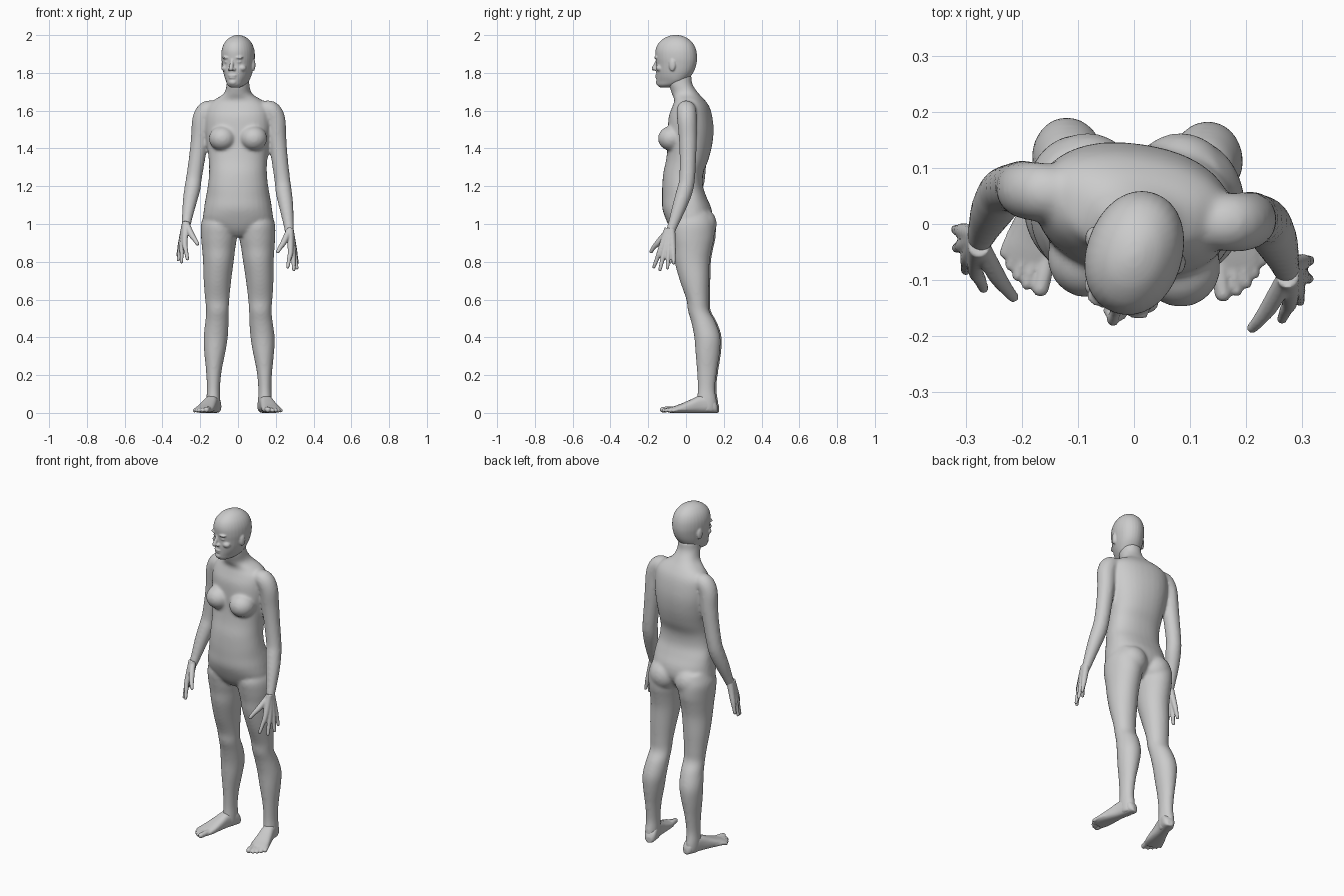
import bpy, bmesh
from math import cos, sin, pi, radians
from mathutils import Matrix, Vector


def spline(rows, k=4):
    """Catmull-Rom interpolation of rows of numbers."""
    out, last = [], len(rows) - 1
    for i in range(last):
        quad = zip(rows[max(i - 1, 0)], rows[i], rows[i + 1], rows[min(i + 2, last)])
        quad = list(quad)
        for j in range(k):
            t = j / k
            out.append([0.5 * (2 * b + (c - a) * t + (2 * a - 5 * b + 4 * c - d) * t * t
                               + (3 * b - a - 3 * c + d) * t ** 3) for a, b, c, d in quad])
    return out + [list(rows[-1])]


def skin(bm, rings):
    """Closed surface through rings of points."""
    loops = [[bm.verts.new(p) for p in r] for r in rings]
    n = len(loops[0])
    for a, b in zip(loops, loops[1:]):
        for i in range(n):
            bm.faces.new((a[i], a[(i + 1) % n], b[(i + 1) % n], b[i]))
    bm.faces.new(loops[0][::-1])
    bm.faces.new(loops[-1])


def oval(n=32, e=2.0):
    pts = []
    for i in range(n):
        c, s = cos(2 * pi * i / n), sin(2 * pi * i / n)
        pts.append((abs(c) ** (2 / e) * (1 if c > 0 else -1),
                    abs(s) ** (2 / e) * (1 if s > 0 else -1)))
    return pts


def stack(bm, rows, e=2.0, place=lambda v: v):
    """Level rings: z, x, y, half width, front depth, back depth, twist."""
    rings = []
    for z, cx, cy, rx, f, b, tw in spline(rows):
        rot = Matrix.Rotation(radians(tw), 3, 'Z')
        rings.append([place(Vector((cx, cy, z)) + rot @ Vector((u * rx, v * (b if v > 0 else f), 0)))
                      for u, v in oval(32, e)])
    skin(bm, rings)


def ball(bm, pos, size):
    m = Matrix.Translation(pos) @ Matrix.Diagonal((*size, 1))
    bmesh.ops.create_uvsphere(bm, u_segments=20, v_segments=12, radius=1, matrix=m)


def tube(bm, rows, place=lambda v: v):
    """Round limb along points x, y, z, radius, with a rounded end."""
    pts = [(place(Vector(r[:3])), r[3]) for r in spline(rows)]
    rings = []
    for i, (p, r) in enumerate(pts):
        t = pts[min(i + 1, len(pts) - 1)][0] - pts[max(i - 1, 0)][0]
        q = Vector((0, 0, -1)).rotation_difference(t.normalized())
        rings.append([p + q @ Vector((u * r, v * r, 0)) for u, v in oval(20)])
    skin(bm, rings)
    ball(bm, pts[-1][0], [pts[-1][1]] * 3)


def finish(name, bm, voxel, smooth):
    """Fuse the overlapping forms into one smooth skin."""
    bmesh.ops.recalc_face_normals(bm, faces=bm.faces[:])
    me = bpy.data.meshes.new(name)
    bm.to_mesh(me)
    bm.free()
    ob = bpy.data.objects.new(name, me)
    bpy.context.collection.objects.link(ob)
    rm = ob.modifiers.new("fuse", 'REMESH')
    rm.mode, rm.voxel_size, rm.use_smooth_shade = 'VOXEL', voxel, True
    sm = ob.modifiers.new("soften", 'SMOOTH')
    sm.factor, sm.iterations = 0.5, smooth
    return ob


def arm_place(side):
    """Left-hand data; the other arm hangs further forward and lower."""
    def f(v):
        if side < 0:
            return v
        t = min(max((1.6 - v.z) / 0.6, 0), 1.2)
        return Vector((-v.x + 0.01 - 0.012 * t, v.y - 0.055, v.z - 0.035 * t))
    return f


def leg_place(side):
    def f(v):
        if side > 0:
            return v
        t = min(max((1.0 - v.z) / 0.6, 0), 1)
        return Vector((-v.x + 0.012 * t, v.y + 0.007, v.z))
    return f


# torso and neck
TORSO = [
    (0.935, 0, .02, .05, .07, .06, 0), (0.97, 0, .02, .13, .10, .09, 0),
    (1.02, 0, .02, .182, .125, .118, 0), (1.08, 0, .02, .18, .145, .115, 0),
    (1.14, 0, .02, .171, .147, .09, 0), (1.20, 0, 0, .160, .126, .09, 0),
    (1.27, 0, 0, .153, .12, .092, -2), (1.34, 0, .01, .155, .115, .108, -4),
    (1.42, 0, .02, .165, .115, .117, -7), (1.50, 0, .025, .175, .118, .118, -9),
    (1.57, 0, .03, .175, .118, .105, -9), (1.62, 0, .035, .165, .105, .085, -9),
    (1.655, 0, .035, .13, .095, .062, -9), (1.69, 0, .01, .075, .085, .057, -9),
    (1.74, 0, -.03, .06, .06, .064, -9), (1.79, 0, -.04, .057, .05, .07, -9)]
body = bmesh.new()
stack(body, TORSO, 2.25)

# bust and seat
ball(body, (.083, -.077, 1.453), (.072, .072, .066))
ball(body, (-.083, -.06, 1.453), (.072, .072, .066))
for s in (-1, 1):
    ball(body, (s * .083, .085, 1.0), (.084, .078, .085))

# legs
LEG = [
    (1.06, .10, .03, .075, .09, .10), (1.0, .10, .03, .096, .12, .12),
    (.93, .102, .025, .095, .107, .125), (.87, .105, .03, .088, .10, .107),
    (.80, .108, .035, .081, .096, .09), (.70, .115, .05, .073, .083, .072),
    (.60, .118, .06, .064, .058, .06), (.54, .118, .07, .06, .06, .054),
    (.48, .122, .09, .062, .062, .067), (.40, .13, .11, .064, .066, .072),
    (.32, .135, .11, .056, .06, .069), (.22, .14, .108, .041, .05, .056),
    (.13, .142, .108, .035, .046, .046), (.07, .143, .108, .037, .05, .054),
    (.03, .143, .108, .036, .05, .056), (.004, .143, .11, .03, .04, .05)]
for s in (-1, 1):
    stack(body, [(*r, 0) for r in LEG], 2.0, leg_place(s))

# arms
ARM = [
    (-.11, .055, 1.605, .042), (-.16, .057, 1.602, .052), (-.19, .06, 1.555, .052),
    (-.201, .065, 1.46, .048), (-.215, .065, 1.36, .044), (-.232, .06, 1.25, .042),
    (-.241, .045, 1.19, .043), (-.255, .02, 1.12, .038), (-.268, -.01, 1.04, .029),
    (-.275, -.03, .99, .024)]
for s in (-1, 1):
    tube(body, ARM, arm_place(s))
finish("body", body, 0.008, 10)

# hands: each finger runs from wrist over knuckle to tip
FINGERS = [((-.303, -.013, .90), (-.318, -.010, .835)),
           ((-.302, -.037, .895), (-.316, -.043, .81)),
           ((-.295, -.060, .895), (-.300, -.083, .80)),
           ((-.282, -.082, .90), (-.268, -.115, .815))]
THUMB = [(-.272, -.04, 1.0, .016), (-.247, -.088, .945, .016),
         (-.227, -.116, .915, .012), (-.215, -.130, .895, .010)]
for s, name in ((-1, "right_hand"), (1, "left_hand")):
    hand, place = bmesh.new(), arm_place(s)
    for i, (k, t) in enumerate(FINGERS):
        w = (-.276, -.022 - .006 * i, 1.01)
        m = [(a + b) / 2 for a, b in zip(k, t)]
        tube(hand, [(*w, .020), (*k, .0145), (*m, .0115), (*t, .009)], place)
    tube(hand, THUMB, place)
    finish(name, hand, 0.0045, 3)

# feet: wedge along the sole plus five toes
SOLE = [(-.06, .015, .035), (-.045, .031, .065), (-.01, .036, .095), (.04, .037, .09),
        (.09, .043, .068), (.14, .049, .047), (.175, .049, .035), (.20, .042, .026)]
TOES = [(-.033, .230, .015), (-.008, .230, .0105), (.012, .220, .0105),
        (.030, .206, .010), (.046, .188, .010)]
for s, name in ((-1, "right_foot"), (1, "left_foot")):
    foot, lp = bmesh.new(), leg_place(s)
    turn = Matrix.Rotation(radians(12 if s > 0 else 17), 3, 'Z')
    place = lambda v: lp(Vector((.143, .108, 0)) + turn @ v)
    skin(foot, [[place(Vector((u * w, -d, h / 2 + v * h / 2))) for u, v in oval(24, 2.6)]
                for d, w, h in spline(SOLE)])
    for x, d, r in TOES:
        tube(foot, [(x * .8, -d + .07, .02, r), (x * .95, -d + .03, .019, r), (x, -d, r + .002, r)], place)
    finish(name, foot, 0.0045, 3)

# head: skull, jaw and features, turned to one side
SKULL = [
    (1.722, 0, -.05, .02, .035, .03, 0), (1.735, 0, -.03, .042, .07, .05, 0),
    (1.755, 0, 0, .056, .104, .055, 0), (1.78, 0, 0, .067, .104, .08, 0),
    (1.81, 0, 0, .075, .105, .10, 0), (1.845, 0, 0, .081, .103, .112, 0),
    (1.88, 0, 0, .085, .107, .116, 0), (1.92, 0, 0, .083, .108, .111, 0),
    (1.955, 0, 0, .071, .094, .095, 0), (1.982, 0, 0, .049, .064, .066, 0),
    (1.996, 0, 0, .024, .032, .034, 0), (2.001, 0, 0, .004, .005, .005, 0)]
head = bmesh.new()
stack(head, SKULL, 2.1)
tube(head, [(0, -.100, 1.872, .008), (0, -.108, 1.852, .009), (0, -.117, 1.832, .011), (0, -.121, 1.822, .012)])
ball(head, (0, -.100, 1.786), (.024, .012, .006))
ball(head, (0, -.099, 1.774), (.021, .012, .006))
ball(head, (0, -.093, 1.750), (.022, .016, .016))
for s in (-1, 1):
    ball(head, (s * .014, -.108, 1.819), (.008, .010, .008))
    ball(head, (s * .033, -.092, 1.881), (.026, .016, .008))
    ball(head, (s * .032, -.088, 1.858), (.015, .012, .008))
    ball(head, (s * .045, -.072, 1.825), (.024, .022, .018))
    ball(head, (s * .083, .008, 1.842), (.010, .018, .033))
bmesh.ops.transform(head, verts=head.verts[:],
                    matrix=Matrix.Translation((0, -.055, 0)) @ Matrix.Rotation(radians(-18), 4, 'Z'))
finish("head", head, 0.0045, 3)
